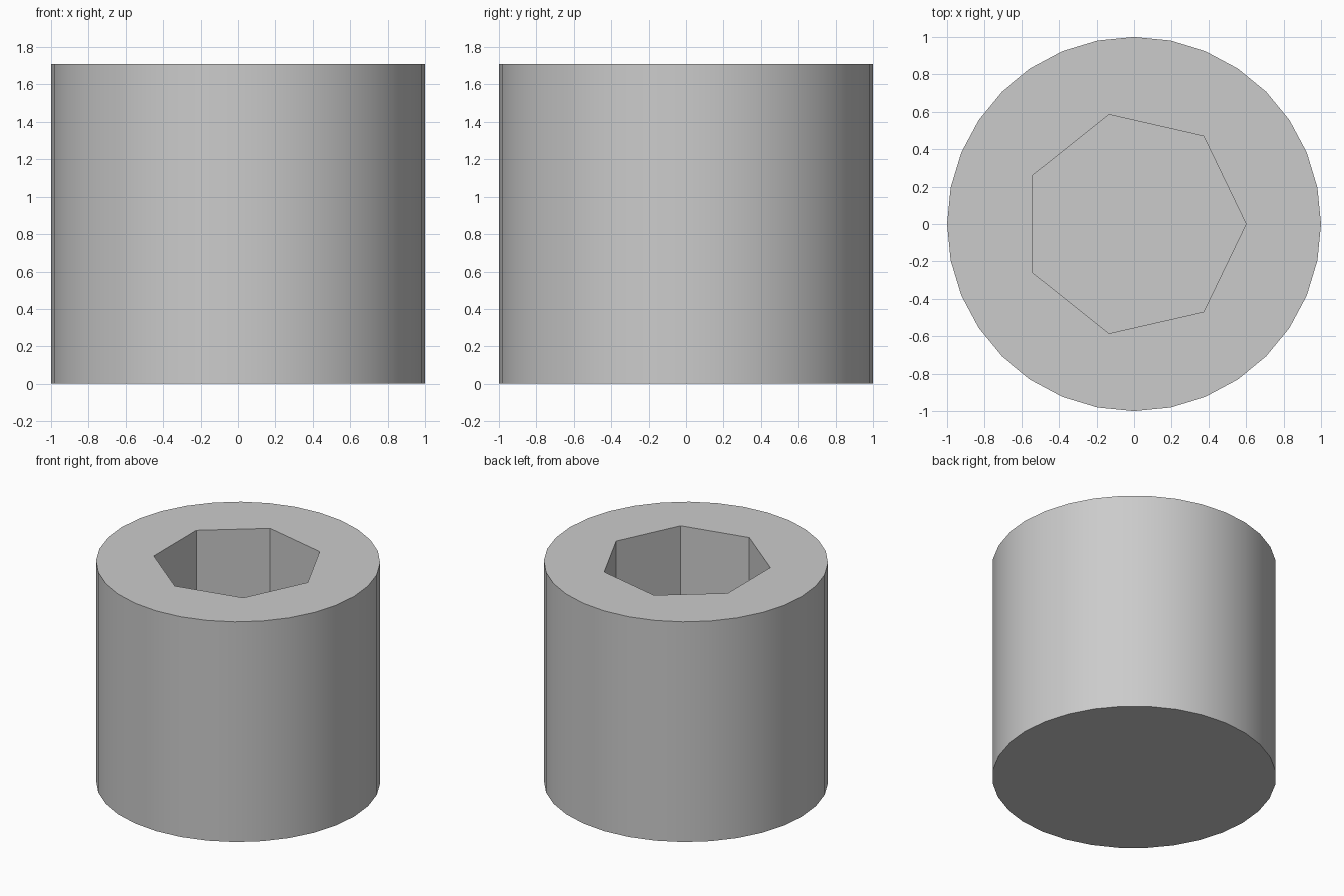
import bpy
import math

HEIGHT = 1.71
SOCKET_DEPTH = 1.1

cube = bpy.data.objects.get("Cube")
if cube:
    bpy.data.objects.remove(cube, do_unlink=True)

# Single grey finish
grey = bpy.data.materials.new("plain_grey")
grey.use_nodes = True
colour = (0.6, 0.6, 0.6, 1)
grey.diffuse_color = colour
grey.node_tree.nodes["Principled BSDF"].inputs["Base Color"].default_value = colour


def prism(name, sides, radius, bottom, top, turn=0):
    bpy.ops.mesh.primitive_cylinder_add(
        vertices=sides, radius=radius, depth=top - bottom,
        location=(0, 0, (bottom + top) / 2), rotation=(0, 0, turn))
    obj = bpy.context.object
    obj.name = name
    obj.data.materials.append(grey)
    return obj


# Seven-sided cutter with one corner pointing along +x
cutter = prism("socket_cutter", 7, 0.6, HEIGHT - SOCKET_DEPTH, HEIGHT + 0.2, -math.pi / 2)

# Round body with the blind socket cut into its top
body = prism("socket_body", 32, 1, 0, HEIGHT)
cut = body.modifiers.new("socket", "BOOLEAN")
cut.operation = "DIFFERENCE"
cut.solver = "EXACT"
cut.object = cutter
bpy.ops.object.modifier_apply(modifier=cut.name)
bpy.data.objects.remove(cutter, do_unlink=True)

# Smooth round side, sharp rims and socket corners
bpy.ops.object.shade_smooth_by_angle(angle=math.radians(30))
